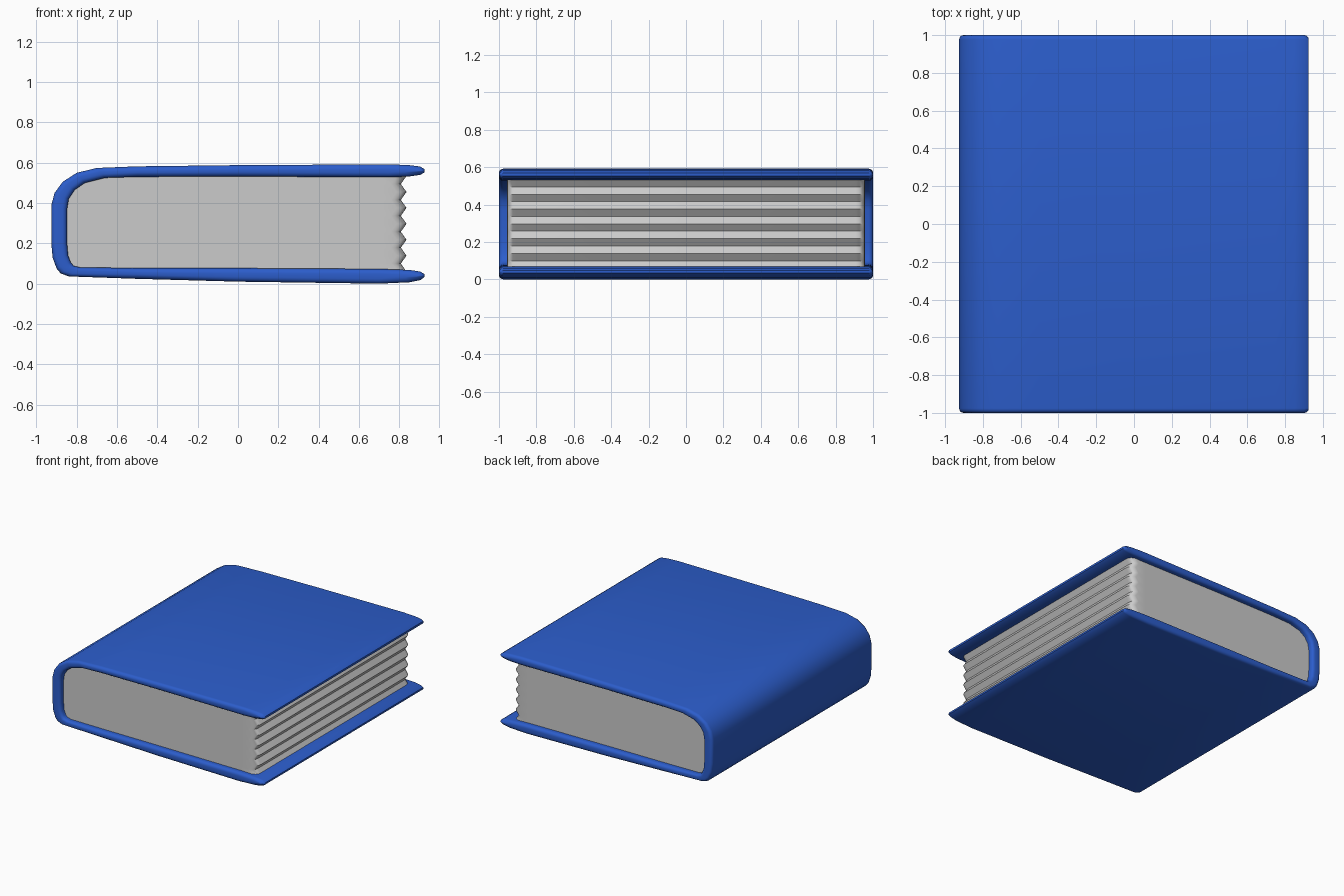
import bpy, bmesh, math

if "Cube" in bpy.data.objects:
    bpy.data.objects.remove(bpy.data.objects["Cube"])


def loft(name, rings, angle):
    """Skin a stack of equal-length closed rings and cap both ends."""
    bm = bmesh.new()
    vs = [[bm.verts.new(p) for p in r] for r in rings]
    n = len(rings[0])
    for a, b in zip(vs, vs[1:]):
        for i in range(n):
            j = (i + 1) % n
            bm.faces.new((a[i], a[j], b[j], b[i]))
    for r in (vs[0], vs[-1]):
        for i in range(n // 2 - 1):
            bm.faces.new((r[i], r[i + 1], r[n - 2 - i], r[n - 1 - i]))
    bmesh.ops.recalc_face_normals(bm, faces=bm.faces)
    me = bpy.data.meshes.new(name)
    bm.to_mesh(me)
    bm.free()
    ob = bpy.data.objects.new(name, me)
    bpy.context.collection.objects.link(ob)
    bpy.ops.object.select_all(action='DESELECT')
    bpy.context.view_layer.objects.active = ob
    ob.select_set(True)
    bpy.ops.object.shade_smooth_by_angle(angle=math.radians(angle))
    return ob


# Cover: C-shaped profile (x, z), outer and inner curve from top tip to bottom tip
outer = [(.925, .568), (.905, .581), (.85, .588), (.75, .592), (0, .588), (-.5, .582),
         (-.7, .574), (-.8, .55), (-.87, .505), (-.91, .45), (-.926, .39), (-.926, .2),
         (-.92, .13), (-.90, .075), (-.88, .051), (-.84, .036), (-.5, .024), (0, .01),
         (.7, .0), (.85, .007), (.905, .018), (.925, .033)]
inner = [(.925, .552), (.905, .54), (.85, .532), (.75, .528), (0, .532), (-.5, .53),
         (-.66, .525), (-.76, .5), (-.81, .465), (-.84, .42), (-.848, .37), (-.848, .2),
         (-.843, .14), (-.83, .105), (-.815, .088), (-.78, .08), (-.5, .078), (0, .077),
         (.7, .073), (.85, .068), (.905, .06), (.925, .047)]


def cover_ring(y, inset):
    def shrink(p, q):
        d = math.dist(p, q)
        k = min(inset / d, .4)
        x = p[0] + (q[0] - p[0]) * k - (inset if p[0] > .8 else 0)
        return (x, y, p[1] + (q[1] - p[1]) * k)
    return ([shrink(p, q) for p, q in zip(outer, inner)] +
            [shrink(q, p) for p, q in zip(outer, inner)][::-1])


R = .024                                    # rounding of the cover edges
arc = [math.radians(a) for a in (0, 22.5, 45, 67.5, 90)]
half = [(1 - R + R * math.sin(a), R * (1 - math.cos(a))) for a in arc]
rings = [cover_ring(-y, s) for y, s in reversed(half)] + [cover_ring(y, s) for y, s in half]
cover = loft("cover", rings, 50)
mat = bpy.data.materials.new("cover_blue")
mat.diffuse_color = (.025, .11, .6, 1)
mat.use_nodes = True
mat.node_tree.nodes["Principled BSDF"].inputs["Base Color"].default_value = mat.diffuse_color
cover.data.materials.append(mat)


# Page block: left side follows the spine, fore edge is pleated
def spine_x(z):
    pts = inner[6:16]
    for (x0, z0), (x1, z1) in zip(pts, pts[1:]):
        if z1 <= z <= z0:
            return x0 + (x1 - x0) * (z - z0) / (z1 - z0)
    return pts[0][0] if z > pts[0][1] else pts[-1][0]


def page_ring(z, right):
    r, yh = .05, .957
    side = [(spine_x(z) - .005, yh), (.7, yh)]
    side += [(right - r + r * math.sin(a), yh - r + r * math.cos(a)) for a in arc]
    return [(x, y, z) for x, y in side] + [(x, -y, z) for x, y in reversed(side)]


loft("pages", [page_ring(.06 + .0395 * i, .836 if i % 2 == 0 else .808)
               for i in range(13)], 50)
